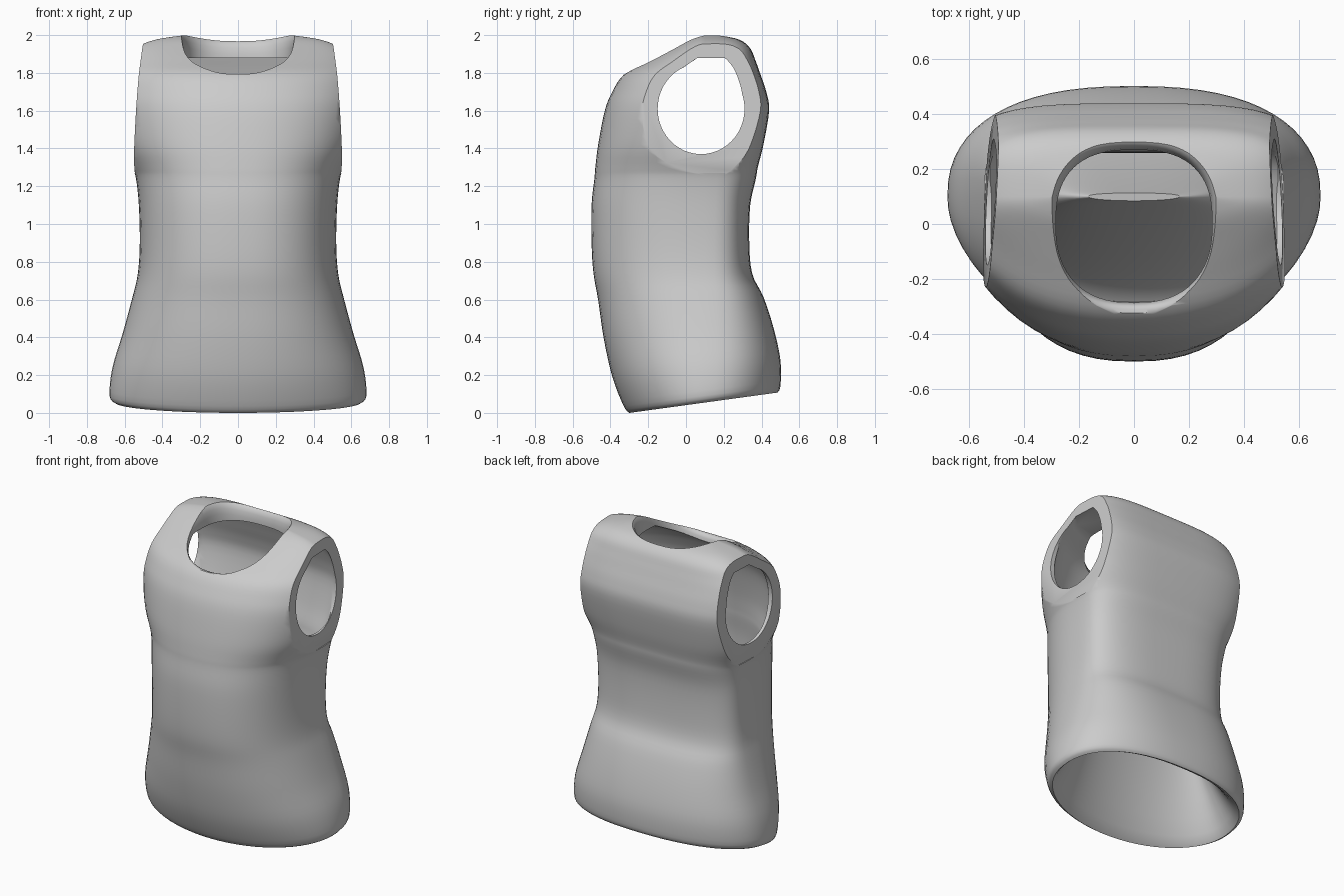
import bpy, bmesh, math
from mathutils import Matrix, Vector

if "Cube" in bpy.data.objects:
    bpy.data.objects.remove(bpy.data.objects["Cube"])

SEGMENTS = 64
CENTRE_Y = 0.1
WALL = 0.075

# Torso sections: height, half width, front y, back y
SECTIONS = [
    (0.0, 0.65, -0.30, 0.485), (0.04, 0.68, -0.33, 0.5), (0.2, 0.665, -0.39, 0.5),
    (0.4, 0.61, -0.435, 0.465), (0.6, 0.56, -0.465, 0.41), (0.74, 0.53, -0.49, 0.35),
    (0.9, 0.52, -0.5, 0.335), (1.1, 0.525, -0.5, 0.34), (1.24, 0.54, -0.485, 0.37),
    (1.3, 0.56, -0.48, 0.38), (1.42, 0.615, -0.465, 0.41), (1.6, 0.655, -0.43, 0.44),
    (1.7, 0.66, -0.39, 0.425), (1.79, 0.645, -0.33, 0.395), (1.86, 0.605, -0.215, 0.37),
    (1.93, 0.545, -0.085, 0.34), (1.975, 0.44, 0.0, 0.285), (2.0, 0.28, 0.07, 0.19)]


def smooth_sections(keys, steps=4):
    """Catmull-Rom interpolation between neighbouring sections."""
    pts = [Vector(k) for k in keys]
    out = []
    for i in range(len(pts) - 1):
        a, b, c, d = pts[max(i - 1, 0)], pts[i], pts[i + 1], pts[min(i + 2, len(pts) - 1)]
        for s in range(steps):
            t = s / steps
            out.append(0.5 * (2 * b + (c - a) * t + (2 * a - 5 * b + 4 * c - d) * t ** 2
                              + (3 * b - a - 3 * c + d) * t ** 3))
    return out + [pts[-1]]


def outline(width, front, back, centre, front_power, back_power):
    """Closed rounded outline with its own roundness at front and back."""
    points = []
    for i in range(SEGMENTS):
        angle = math.tau * i / SEGMENTS
        c, s = math.cos(angle), math.sin(angle)
        depth, power = (back - centre, back_power) if s > 0 else (centre - front, front_power)
        points.append((width * math.copysign(abs(c) ** (2 / power), c),
                       centre + depth * math.copysign(abs(s) ** (2 / power), s)))
    return points


def ring(z, width, front, back, scale=1.0, lift=0.0):
    """Torso section; low ones tilt up toward the back, scaled ones shrink to a ridge."""
    front_power = 2.0 + 0.4 * math.sin(math.pi * z / 2)
    verts = []
    for x, y in outline(width, front, back, CENTRE_Y, front_power, 2.3 + 0.8 * z):
        x *= scale ** 0.4
        y = CENTRE_Y + (y - CENTRE_Y) * scale
        verts.append((x, y, z + lift + 0.137 * (y + 0.3) * max(0, 1 - z / 0.7)))
    return verts


def rising_floor(section, height):
    """Rings climbing from a small ridge in the middle down to the given section."""
    return [ring(*section, scale=s, lift=height * (1 - s) ** 1.4)
            for s in (0.04, 0.1, 0.18, 0.28, 0.4, 0.55, 0.7, 0.85, 0.94)]


def new_object(name, bm):
    bmesh.ops.recalc_face_normals(bm, faces=bm.faces)
    mesh = bpy.data.meshes.new(name)
    bm.to_mesh(mesh)
    bm.free()
    obj = bpy.data.objects.new(name, mesh)
    bpy.context.collection.objects.link(obj)
    return obj


def loft(name, rings):
    bm = bmesh.new()
    loops = [[bm.verts.new(p) for p in r] for r in rings]
    for low, high in zip(loops, loops[1:]):
        for i in range(SEGMENTS):
            j = (i + 1) % SEGMENTS
            bm.faces.new((low[i], low[j], high[j], high[i]))
    bm.faces.new(loops[0])
    bm.faces.new(loops[-1])
    return new_object(name, bm)


def primitive(name, matrix, kind):
    bm = bmesh.new()
    if kind == "box":
        bmesh.ops.create_cube(bm, size=1, matrix=matrix)
    else:
        bmesh.ops.create_cone(bm, cap_ends=True, segments=48, radius1=1, radius2=1,
                              depth=2, matrix=matrix)
    return new_object(name, bm)


# Outer garment body with a hollow under the hem that narrows to a ridge
profile = smooth_sections(SECTIONS)
vest = loft("vest", rising_floor(SECTIONS[0], 0.72) + [ring(*p) for p in profile])

# Cavity inside the body, its floor following the hollow
inner = [(z, w - WALL, f + WALL, b - WALL) for z, w, f, b in profile if 0.11 < z < 1.89]
cavity = loft("cavity_cutter", rising_floor(inner[0], 0.72) + [ring(*p) for p in inner])

# Neck opening with a rolled edge that follows the shoulders
neck_rings = []
for height, flare in ((-0.3, 1), (-0.07, 1), (-0.035, 1.02), (-0.01, 1.05), (0.005, 1.09),
                      (0.02, 1.14), (0.2, 1.15)):
    points = outline(0.285 * flare, -0.285 * flare, 0.27 * flare, 0, 2.4, 2.6)
    neck_rings.append([(x, y, 2.0 - (1.5 if y > 0.13 else 1.1) * (y - 0.13) ** 2 + height)
                       for x, y in points])
neck = loft("neck_cutter", neck_rings)

# Arm openings and the flat faces around them
arms = primitive("arm_cutter", Matrix.Translation((0, 0.08, 1.61))
                 @ Matrix.Rotation(math.pi / 2, 4, "Y")
                 @ Matrix.Diagonal((0.24, 0.23, 1, 1)), "cylinder")
sides = []
for side in (-1, 1):
    place = (Matrix.Translation((side * 0.522, 0.1, 1.62))
             @ Matrix.Rotation(-side * 0.06, 4, "Y") @ Matrix.Rotation(side * 0.05, 4, "Z")
             @ Matrix.Translation((side * 0.25, 0, 0.1)) @ Matrix.Diagonal((0.5, 2, 0.9, 1)))
    sides.append(primitive("side_cutter", place, "box"))

bpy.context.view_layer.objects.active = vest
vest.select_set(True)
for cutter in sides + [cavity, neck, arms]:
    cut = vest.modifiers.new("cut", "BOOLEAN")
    cut.operation, cut.solver, cut.object = "DIFFERENCE", "EXACT", cutter
    bpy.ops.object.modifier_apply(modifier=cut.name)
    bpy.data.objects.remove(cutter)

# Cloth colour and shading
cloth = bpy.data.materials.new("light_grey_cloth")
cloth.use_nodes = True
cloth.diffuse_color = (0.6, 0.6, 0.6, 1)
cloth.node_tree.nodes["Principled BSDF"].inputs["Base Color"].default_value = (0.6, 0.6, 0.6, 1)
vest.data.materials.clear()
vest.data.materials.append(cloth)
for poly in vest.data.polygons:
    poly.material_index = 0
bpy.ops.object.shade_smooth_by_angle(angle=math.radians(45))
